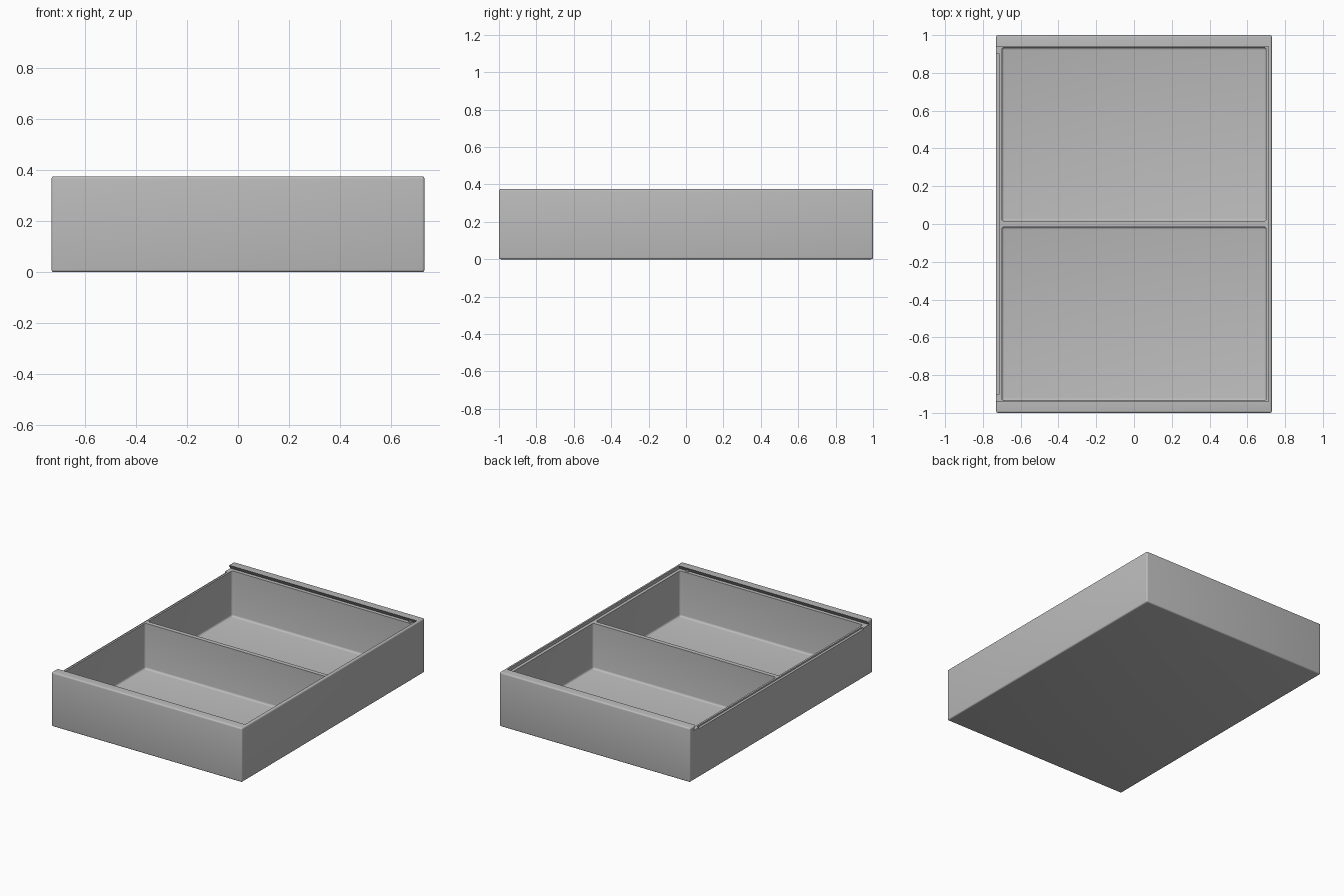
import bpy, bmesh
from mathutils import Vector

cube = bpy.data.objects.get("Cube")
if cube:
    bpy.data.objects.remove(cube, do_unlink=True)

GREY = (0.5, 0.5, 0.5, 1)
grey = bpy.data.materials.new("plain_grey")
grey.use_nodes = True
grey.diffuse_color = GREY
grey.node_tree.nodes["Principled BSDF"].inputs["Base Color"].default_value = GREY

HX, HY, TOP = 0.73, 1.0, 0.375    # outer half sizes and height
LEDGE = 0.345                     # height the lid slides on
FLOOR = 0.03


def block(name, lo, hi, bevel=0, skip_top=False):
    """Box between two corners, with rounded edges."""
    lo, hi = Vector(lo), Vector(hi)
    bm = bmesh.new()
    bmesh.ops.create_cube(bm, size=1)
    for v in bm.verts:
        v.co = (lo + hi) / 2 + v.co * (hi - lo)
    if bevel:
        edges = [e for e in bm.edges
                 if not (skip_top and all(v.co.z > hi.z - 0.001 for v in e.verts))]
        bmesh.ops.bevel(bm, geom=edges, offset=bevel, segments=4,
                        profile=0.5, affect='EDGES')
    return finish(name, bm)


def finish(name, bm):
    bmesh.ops.recalc_face_normals(bm, faces=bm.faces)
    mesh = bpy.data.meshes.new(name)
    bm.to_mesh(mesh)
    bm.free()
    mesh.materials.append(grey)
    obj = bpy.data.objects.new(name, mesh)
    bpy.context.collection.objects.link(obj)
    return obj


def carve(target, cutter):
    """Subtract the cutter and remove it."""
    mod = target.modifiers.new("carve", 'BOOLEAN')
    mod.operation = 'DIFFERENCE'
    mod.solver = 'EXACT'
    mod.object = cutter
    bpy.context.view_layer.objects.active = target
    bpy.ops.object.modifier_apply(modifier=mod.name)
    bpy.data.objects.remove(cutter, do_unlink=True)


# Tray body
tray = block("tray_body", (-HX, -HY, 0), (HX, HY, TOP), 0.01)

# Dovetail slot for a sliding lid, open at the -x end
bm = bmesh.new()
bmesh.ops.create_cube(bm, size=2)
for v in bm.verts:
    upper = v.co.z > 0
    v.co.x = -0.8 if v.co.x < 0 else (0.71 if upper else 0.721)
    v.co.y *= 0.935 if upper else 0.96
    v.co.z = TOP + 0.005 if upper else LEDGE
carve(tray, finish("lid_slot_cutter", bm))

# Two compartments with rounded corners and floor edges
for side in (-1, 1):
    y0, y1 = sorted((side * 0.015, side * 0.935))
    carve(tray, block("compartment_cutter", (-0.70, y0, FLOOR),
                      (0.70, y1, TOP + 0.1), 0.014, skip_top=True))

# Lowered outer edge on the open end
carve(tray, block("end_step_cutter", (-0.8, -0.9, LEDGE - 0.01),
                  (-0.713, 0.9, TOP + 0.1)))

# Small lid catches under the rails
for side, name in ((-1, "front_catch"), (1, "back_catch")):
    block(name, (0.645, side * 0.952 - 0.008, LEDGE - 0.003),
          (0.665, side * 0.952 + 0.008, LEDGE + 0.012), 0.003)

bpy.ops.object.select_all(action='DESELECT')
for obj in bpy.context.collection.objects:
    if obj.type == 'MESH' and grey.name in obj.data.materials:
        obj.select_set(True)
        bpy.context.view_layer.objects.active = obj
bpy.ops.object.shade_smooth_by_angle(angle=0.6)
